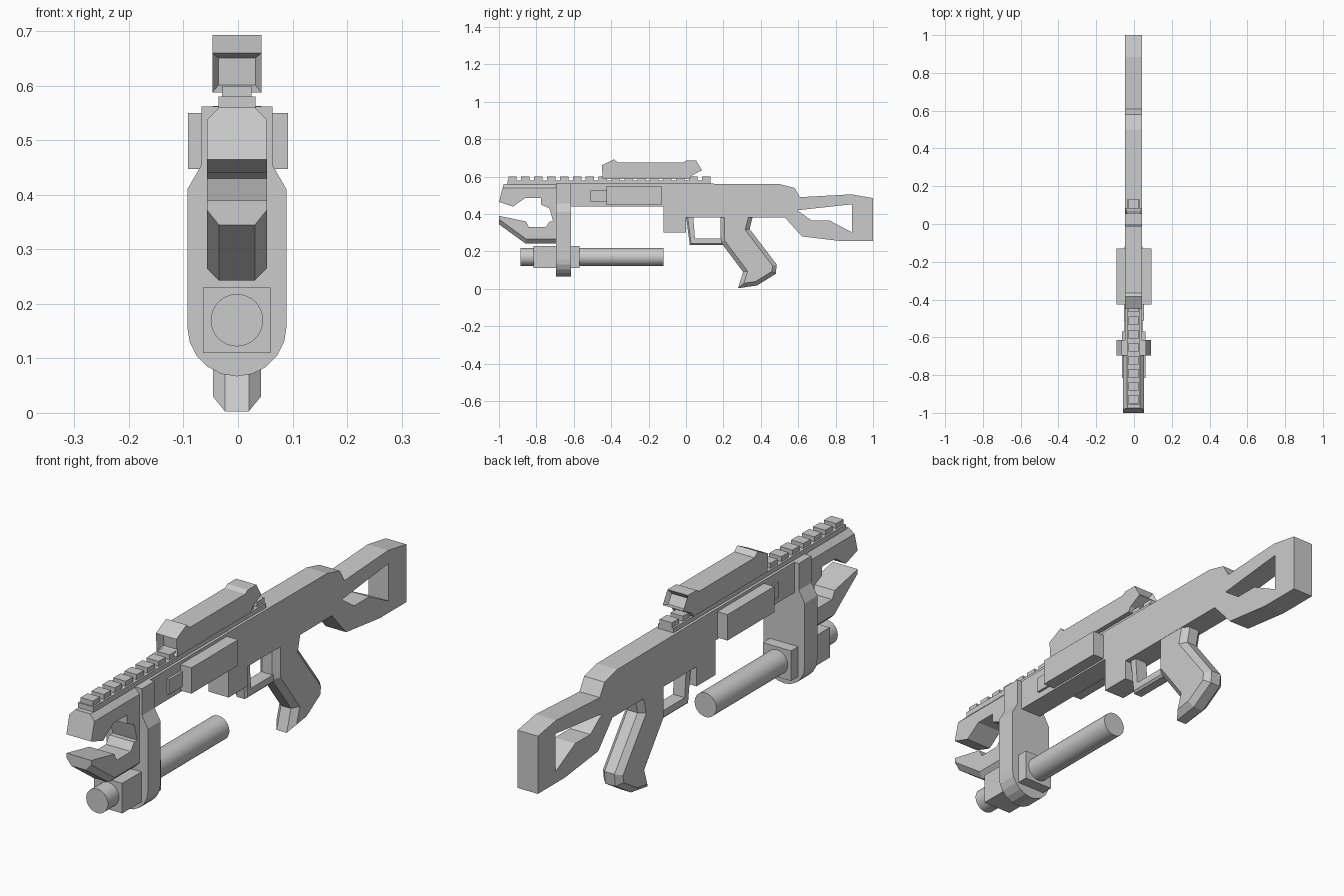
import bpy, bmesh, math
from mathutils import Vector

if "Cube" in bpy.data.objects:
    bpy.data.objects.remove(bpy.data.objects["Cube"])

CX = -0.002  # centre line of the body


def finish(bm, name):
    bmesh.ops.recalc_face_normals(bm, faces=bm.faces[:])
    me = bpy.data.meshes.new(name)
    bm.to_mesh(me)
    bm.free()
    ob = bpy.data.objects.new(name, me)
    bpy.context.collection.objects.link(ob)
    return ob


def prism(name, pts, half, bevel=0, edges=(), recess=()):
    """Side profile (y, z) extruded across x; optional chamfered profile edges and inset end faces."""
    bm = bmesh.new()
    n = len(pts)
    a = [bm.verts.new((CX - half, y, z)) for y, z in pts]
    b = [bm.verts.new((CX + half, y, z)) for y, z in pts]
    bm.faces.new(a)
    bm.faces.new(b[::-1])
    walls = [bm.faces.new((a[i], b[i], b[(i + 1) % n], a[(i + 1) % n])) for i in range(n)]
    bmesh.ops.recalc_face_normals(bm, faces=bm.faces[:])
    for i, border, depth in recess:
        bmesh.ops.inset_region(bm, faces=[walls[i]], thickness=border, depth=0)
        bmesh.ops.translate(bm, verts=walls[i].verts[:], vec=walls[i].normal * -depth)
    if bevel:
        sel = [bm.edges.get((s[i], s[(i + 1) % n])) for i in edges for s in (a, b)]
        bmesh.ops.bevel(bm, geom=sel, offset=bevel, segments=1, affect='EDGES')
    return finish(bm, name)


def box(name, x0, x1, y0, y1, z0, z1):
    bm = bmesh.new()
    bmesh.ops.create_cube(bm, size=1)
    for v in bm.verts:
        v.co = Vector((x1 if v.co.x > 0 else x0, y1 if v.co.y > 0 else y0, z1 if v.co.z > 0 else z0))
    return finish(bm, name)


def centred(name, half, y0, y1, z0, z1):
    return box(name, CX - half, CX + half, y0, y1, z0, z1)


# Receiver and skeleton stock, with the stock opening cut out
body = prism("receiver_stock", [
    (-0.12, 0.563), (0.50, 0.56), (0.58, 0.54), (0.61, 0.49), (0.885, 0.505), (1, 0.485),
    (1, 0.255), (0.83, 0.255), (0.62, 0.28), (0.53, 0.38), (0, 0.38), (0, 0.302), (-0.12, 0.302)], 0.045)
hole = prism("stock_opening_cutter", [
    (0.595, 0.42), (0.888, 0.452), (0.888, 0.302), (0.765, 0.366), (0.67, 0.366)], 0.2)
mod = body.modifiers.new("opening", 'BOOLEAN')
mod.operation, mod.solver, mod.object = 'DIFFERENCE', 'EXACT', hole
hole.hide_render = True
hole.hide_set(True)

# Forked muzzle shroud
prism("muzzle_jaws", [
    (-0.69, 0.56), (-0.975, 0.56), (-1, 0.465), (-0.925, 0.44), (-0.86, 0.485), (-0.775, 0.485),
    (-0.775, 0.45), (-0.73, 0.43), (-0.71, 0.36), (-0.73, 0.36), (-0.75, 0.33), (-0.84, 0.33),
    (-0.855, 0.36), (-1, 0.39), (-1, 0.345), (-0.86, 0.243), (-0.69, 0.243)], 0.055, 0.022, (0, 14, 15))

# Handguard between the front plate and the receiver
centred("handguard", 0.045, -0.63, -0.11, 0.44, 0.562)

# Front plate with rounded bottom
outline = [(0.065, 0.562), (0.065, 0.455), (0.091, 0.41)]
outline += [(0.091 * math.cos(t), 0.158 - 0.091 * math.sin(t))
            for t in (math.pi / 10 * k for k in range(6))]
outline += [(-x, z) for x, z in outline[-2::-1]]
bm = bmesh.new()
face = bm.faces.new([bm.verts.new((CX + x, -0.695, z)) for x, z in outline])
ext = bmesh.ops.extrude_face_region(bm, geom=[face], use_keep_orig=True)
bmesh.ops.translate(bm, vec=(0, 0.08, 0), verts=[v for v in ext["geom"] if isinstance(v, bmesh.types.BMVert)])
finish(bm, "front_plate")

# Side boxes with small nubs ahead of them
for side, s in (("left", -1), ("right", 1)):
    x0, x1 = sorted((s * 0.03, s * 0.092))
    box(side + "_side_box", x0, x1, -0.425, -0.13, 0.447, 0.55)
    x0, x1 = sorted((s * 0.03, s * 0.053))
    box(side + "_nub", x0, x1, -0.51, -0.42, 0.465, 0.525)

# Top rail
centred("rail_base", 0.034, -0.955, 0.13, 0.55, 0.58)
for i in range(16):
    y = -0.95 + i * 0.069
    centred(f"rail_tooth_{i + 1}", 0.027, y, y + 0.045, 0.575, 0.6)

# Sight with recessed lenses
prism("sight", [
    (-0.445, 0.588), (-0.45, 0.66), (-0.385, 0.693), (-0.365, 0.675), (-0.015, 0.675), (0, 0.685),
    (0.055, 0.685), (0.085, 0.634), (0.03, 0.605), (0.02, 0.588)], 0.045,
    recess=((0, 0.016, 0.03), (6, 0.013, 0.02)))

# Trigger guard and pistol grip
prism("trigger_guard", [
    (0, 0.39), (0.02, 0.235), (0.20, 0.235), (0.20, 0.27), (0.048, 0.27), (0.038, 0.39)],
    0.026, 0.008, (0, 1))
prism("grip", [
    (0.185, 0.40), (0.185, 0.25), (0.305, 0.09), (0.278, 0.003), (0.38, 0.018), (0.48, 0.08),
    (0.485, 0.13), (0.34, 0.32), (0.36, 0.40)], 0.044, 0.022, range(8))

# Under-slung tube and its collar
bpy.ops.mesh.primitive_cylinder_add(vertices=32, radius=0.048, depth=0.765,
                                    location=(CX, -0.5025, 0.17), rotation=(math.pi / 2, 0, 0))
bpy.context.object.name = "lower_tube"
bpy.ops.object.shade_smooth_by_angle(angle=math.radians(30))
centred("tube_collar", 0.062, -0.815, -0.57, 0.11, 0.23)
